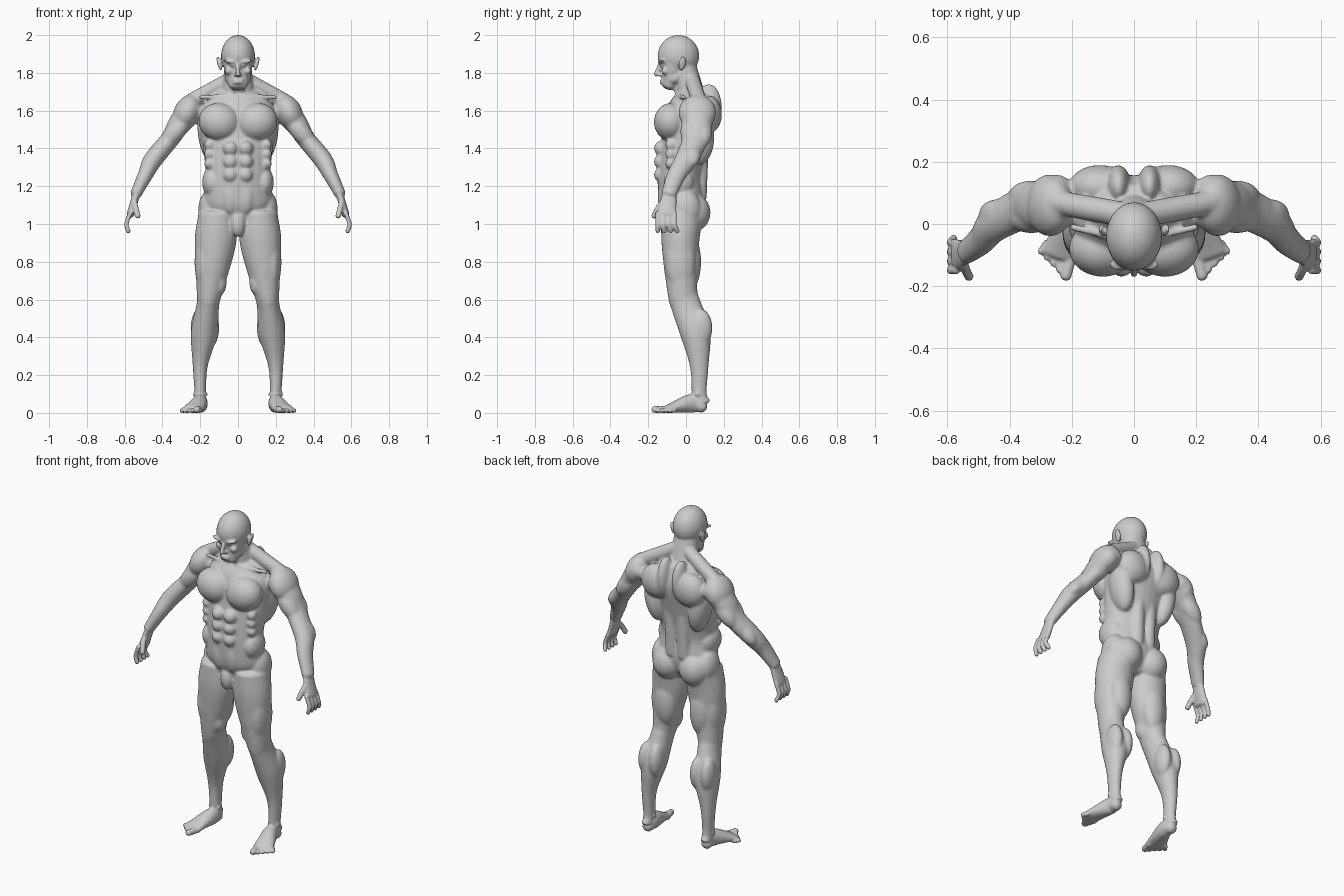
import bpy, bmesh
from math import sin, cos, pi, radians
from mathutils import Vector, Matrix

default_cube = bpy.data.objects.get("Cube")
if default_cube:
    bpy.data.objects.remove(default_cube, do_unlink=True)

bm = bmesh.new()
UP, BACK = Vector((0, 0, 1)), Vector((0, 1, 0))


def add_mirrored(verts):
    """Copy a finished part to the other side of the body."""
    faces = {face for vert in verts for face in vert.link_faces}
    twin = {vert: bm.verts.new((-vert.co.x, vert.co.y, vert.co.z)) for vert in verts}
    for face in faces:
        bm.faces.new([twin[vert] for vert in reversed(face.verts)])


def ball(center, radii, tilt=0, lean=0, pair=True):
    """Ellipsoid muscle; tilt turns it about y, lean about x, in degrees."""
    if isinstance(radii, float):
        radii = (radii, radii, radii)
    matrix = (Matrix.Translation(center) @ Matrix.Rotation(radians(tilt), 4, 'Y')
              @ Matrix.Rotation(radians(lean), 4, 'X') @ Matrix.Diagonal((*radii, 1)))
    made = bmesh.ops.create_uvsphere(bm, u_segments=28, v_segments=18, radius=1, matrix=matrix)
    if pair:
        add_mirrored(made["verts"])


def smooth_path(points, steps=5):
    """Catmull-Rom interpolation of position and radii together."""
    knots = [Vector(point) for point in points]
    knots = [knots[0] * 2 - knots[1]] + knots + [knots[-1] * 2 - knots[-2]]
    path = []
    for a, b, c, d in zip(knots, knots[1:], knots[2:], knots[3:]):
        for step in range(steps):
            t = step / steps
            path.append(b + (c - a) * (t / 2) + (a * 2 - b * 5 + c * 4 - d) * (t * t / 2)
                        + (b * 3 - a - c * 3 + d) * (t ** 3 / 2))
    return path + [knots[-2]]


def dome(ring, direction, cap):
    """Shrinking rings that round off the end of a tube."""
    center, side, depth, along, width, thickness = ring
    reach = direction * cap * min(width, thickness)
    return [(center + along * reach * sin(angle), side, depth, along,
             width * cos(angle), thickness * cos(angle)) for angle in (.5, 1, 1.4)]


def tube(points, pair=True, cap=.7, sides=28):
    """Loft ellipses (x, y, z, side radius, depth radius) along a path with domed ends."""
    path = smooth_path(points)
    rings = []
    for i, knot in enumerate(path):
        ahead, behind = path[min(i + 1, len(path) - 1)], path[max(i - 1, 0)]
        along = Vector((ahead - behind)[:3]).normalized()
        reference = UP if abs(along.y) > .8 else BACK
        side = reference.cross(along).normalized()
        rings.append((Vector(knot[:3]), side, along.cross(side), along, knot[3], knot[4]))
    rings = dome(rings[0], -1, cap)[::-1] + rings + dome(rings[-1], 1, cap)
    angles = [2 * pi * k / sides for k in range(sides)]
    loops = [[bm.verts.new(center + side * width * cos(angle) + depth * thickness * sin(angle))
              for angle in angles] for center, side, depth, along, width, thickness in rings]
    for low, high in zip(loops, loops[1:]):
        for k in range(sides):
            bm.faces.new((low[k - 1], low[k], high[k], high[k - 1]))
    bm.faces.new(loops[0][::-1])
    bm.faces.new(loops[-1])
    if pair:
        add_mirrored([vert for loop in loops for vert in loop])


def strand(radius, *points, pair=True):
    """Round cord of even thickness: a tendon, bone ridge, finger or toe."""
    tube([(*point, radius, radius) for point in points], pair)


# Trunk and neck
tube([(0, -.03, 1, .09, .08), (0, -.02, 1.1, .18, .12), (0, -.03, 1.25, .17, .12),
      (0, 0, 1.45, .19, .13), (0, .03, 1.6, .2, .13), (0, .05, 1.7, .12, .08)],
     pair=False, cap=.3)
tube([(0, .03, 1.65, .1, .08), (0, .01, 1.75, .08, .07), (0, -.01, 1.85, .07, .06)], pair=False)

# Shoulder slopes, neck cords and collar bones
strand(.04, (.03, .03, 1.77), (.25, .07, 1.65))
strand(.015, (.06, 0, 1.8), (.02, -.05, 1.7))
strand(.012, (.03, -.05, 1.68), (.2, -.01, 1.67))

# Chest, abdomen and flanks
ball((.1, -.08, 1.54), (.11, .09, .1), tilt=-15)
for row in range(3):
    ball((.04, -.13, 1.4 - row * .07), .04)
    ball((.15, -.08, 1.42 - row * .05), .03)
ball((.04, -.11, 1.15), (.05, .04, .1))
ball((.14, -.04, 1.22), (.05, .08, .08))
ball((0, -.1, 1), (.04, .04, .07), pair=False)

# Back and seat
ball((.15, .07, 1.46), (.06, .08, .15), tilt=10)
ball((.11, .12, 1.58), (.1, .07, .1), tilt=20)
ball((.05, .12, 1.62), (.04, .07, .12))
strand(.04, (.04, .07, 1.14), (.04, .08, 1.4))
ball((.09, .04, 1.06), (.09, .09, .1))
ball((.15, 0, 1.08), (.06, .08, .1))

# Legs
tube([(.11, -.02, 1.05, .1, .11), (.12, -.03, .9, .11, .1), (.15, -.02, .65, .07, .08),
      (.16, 0, .57, .06, .08), (.18, .05, .42, .07, .08), (.2, .07, .25, .04, .05),
      (.2, .07, .1, .03, .04), (.2, .08, .05, .03, .05)], cap=.2)

# Thigh muscles, kneecap and calves
ball((.18, -.03, .8), (.05, .08, .16))
ball((.14, -.07, .82), (.06, .05, .17))
ball((.12, .02, .8), (.07, .06, .15))
ball((.1, -.04, .69), (.04, .05, .07))
ball((.16, -.06, .59), (.03, .03, .04))
for x in (.14, .21):
    ball((x, .08, .45), (.04, .06, .1))

# Feet, ankles and toes
tube([(.2, .09, .03, .03, .03), (.2, .03, .05, .04, .05), (.24, -.1, .02, .06, .02)])
ball((.2, .06, .1), (.04, .02, .02))
for toe in range(5):
    radius = .012 if toe else .018
    across = .02 * toe
    strand(radius, (.2 + across, across / 2 - .1, radius), (.22 + across, across - .17, radius))

# Arms
tube([(.24, .07, 1.61, .07, .09), (.31, .06, 1.53, .06, .08), (.36, .05, 1.45, .05, .07),
      (.45, 0, 1.34, .05, .06), (.49, -.05, 1.26, .04, .05), (.54, -.09, 1.16, .03, .04)])
ball((.27, .06, 1.59), (.07, .1, .1), tilt=-25)
for y in (.02, .09):
    ball((.33, y, 1.49), (.05, .05, .1), tilt=-40)
ball((.44, .03, 1.37), (.04, .05, .08), tilt=-40)

# Hands, fingers and thumbs
tube([(.54, -.09, 1.15, .02, .04), (.57, -.1, 1.05, .02, .05)])
for finger in range(4):
    y = .03 * finger - .15
    strand(.012, (.57, y, 1.06), (.59, y, 1), (.58, y + .005 * finger, .96))
strand(.015, (.55, -.12, 1.12), (.54, -.15, 1.08), (.53, -.17, 1.04))

# Skull and jaw
ball((0, -.04, 1.89), (.09, .11, .11), pair=False)
tube([(0, -.09, 1.73, .05, .04), (0, -.07, 1.8, .07, .06), (0, -.07, 1.86, .08, .06)],
     pair=False, cap=.5)
ball((.05, -.05, 1.78), (.02, .05, .03), lean=30)

# Brows, eyes, cheeks, nose, lips and ears
ball((.04, -.13, 1.86), (.04, .02, .01), tilt=-10)
ball((.03, -.13, 1.84), .01)
ball((.05, -.11, 1.81), .02)
strand(.012, (0, -.13, 1.86), (0, -.16, 1.79), pair=False)
ball((.01, -.14, 1.79), .01)
for z in (1.747, 1.76):
    ball((0, -.12, z), (.03, .02, .007), pair=False)
ball((.1, -.02, 1.85), (.01, .02, .04), tilt=15, lean=-10)

# Skin material
skin = bpy.data.materials.new("grey_skin")
skin.use_nodes = True
colour = (.6, .6, .6, 1)
skin.diffuse_color = colour
skin.node_tree.nodes["Principled BSDF"].inputs["Base Color"].default_value = colour

# Fuse all parts into one continuous skin
parts = bpy.data.meshes.new("body_parts")
bmesh.ops.recalc_face_normals(bm, faces=bm.faces)
bm.to_mesh(parts)
bm.free()
body = bpy.data.objects.new("body", parts)
bpy.context.collection.objects.link(body)
fuse = body.modifiers.new("fuse", 'REMESH')
fuse.mode = 'VOXEL'
fuse.voxel_size = .006
bpy.context.view_layer.update()
depsgraph = bpy.context.evaluated_depsgraph_get()
fused = bpy.data.meshes.new_from_object(body.evaluated_get(depsgraph))
body.modifiers.clear()
body.data = fused
bpy.data.meshes.remove(parts)
fused.name = "body"
fused.materials.clear()
fused.materials.append(skin)

# Soften the large muscles strongly, the head, hands and feet only a little
large_muscles = body.vertex_groups.new(name="large_muscles")
large_muscles.add([vert.index for vert in fused.vertices
                   if .1 < vert.co.z < 1.7 and abs(vert.co.x) < .5], 1, 'REPLACE')
for rounds, group in ((14, large_muscles.name), (3, "")):
    soften = body.modifiers.new("soften", 'SMOOTH')
    soften.iterations = rounds
    soften.vertex_group = group
fused.shade_smooth()
